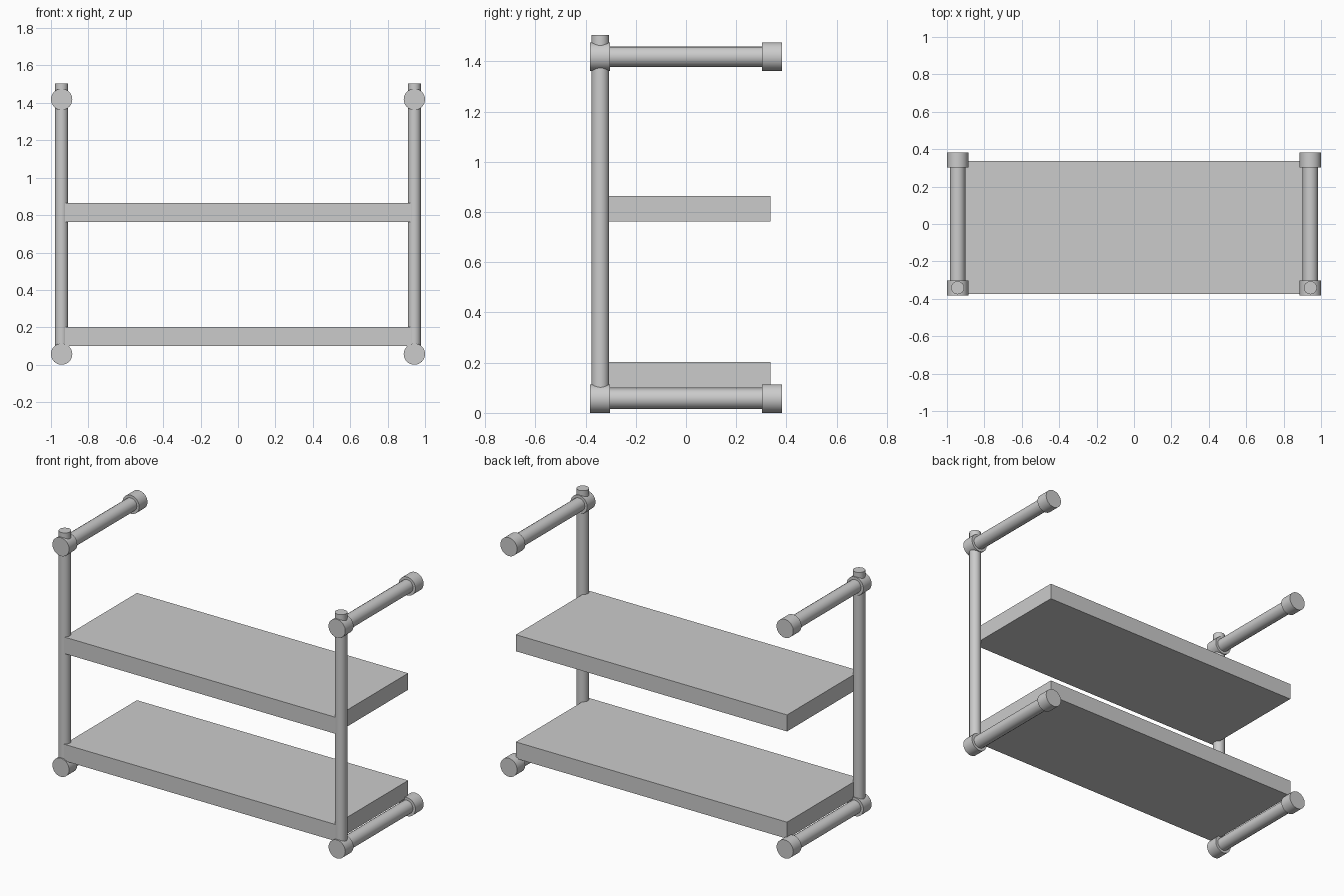
import bpy
from math import pi

if "Cube" in bpy.data.objects:
    bpy.data.objects.remove(bpy.data.objects["Cube"])


def cylinder(name, radius, length, location, along_y=False, sides=16):
    bpy.ops.mesh.primitive_cylinder_add(
        vertices=sides, radius=radius, depth=length, location=location,
        rotation=(pi / 2 if along_y else 0, 0, 0))
    ob = bpy.context.object
    ob.name = name
    bpy.ops.object.shade_smooth_by_angle(angle=pi / 6)
    return ob


def box(name, lo, hi):
    bpy.ops.mesh.primitive_cube_add(
        size=1, location=[(a + b) / 2 for a, b in zip(lo, hi)])
    ob = bpy.context.object
    ob.name = name
    ob.scale = [b - a for a, b in zip(lo, hi)]
    bpy.ops.object.transform_apply(location=False, rotation=False, scale=True)
    return ob


POST_X, POST_Y = 0.943, -0.341

# Shelves, resting against the posts
for name, z in (("lower_shelf", 0.1), ("upper_shelf", 0.762)):
    box(name, (-0.926, -0.374, z), (0.926, 0.337, z + 0.102))

for side, x in (("left", -POST_X), ("right", POST_X)):
    # Upright pipe, with its stub above the top fitting
    cylinder(side + "_post", 0.035, 1.455, (x, POST_Y, 0.7775), sides=24)

    # Foot and arm pipes with a fitting at each end
    for level, z in (("foot", 0.057), ("arm", 1.419)):
        cylinder(f"{side}_{level}_pipe", 0.041, 0.7, (x, 0, z), True, 16)
        for end, y in (("front", -0.342), ("back", 0.342)):
            cylinder(f"{side}_{level}_{end}_fitting", 0.057, 0.08,
                     (x, y, z), True, 32)
